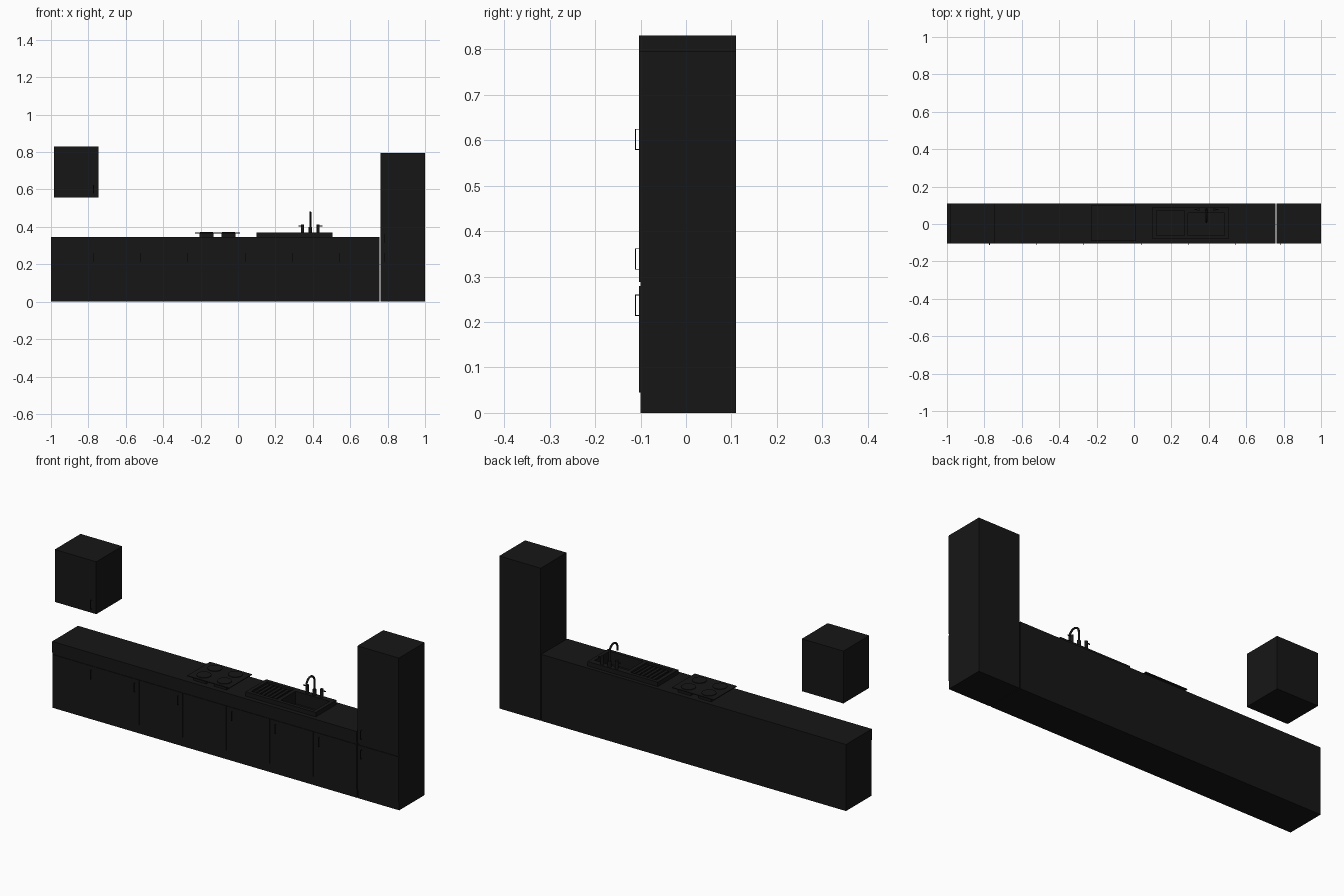
import bpy, math

if "Cube" in bpy.data.objects:
    bpy.data.objects.remove(bpy.data.objects["Cube"])

mat = bpy.data.materials.new("black_finish")
mat.diffuse_color = (0.008, 0.008, 0.008, 1)
mat.use_nodes = True
mat.node_tree.nodes["Principled BSDF"].inputs["Base Color"].default_value = mat.diffuse_color

BACK, CARCASS, FRONT = 0.11, -0.1, -0.103
BASE_H, TOP_H = 0.282, 0.347


def box(name, x0, x1, y0, y1, z0, z1):
    bpy.ops.mesh.primitive_cube_add(size=1, location=((x0 + x1) / 2, (y0 + y1) / 2, (z0 + z1) / 2))
    o = bpy.context.object
    o.name = name
    o.scale = (x1 - x0, y1 - y0, z1 - z0)
    bpy.ops.object.transform_apply(location=False, rotation=False, scale=True)
    o.data.materials.append(mat)
    return o


def cylinder(name, x, y, z0, z1, r, sides=20):
    bpy.ops.mesh.primitive_cylinder_add(vertices=sides, radius=r, depth=z1 - z0,
                                        location=(x, y, (z0 + z1) / 2))
    o = bpy.context.object
    o.name = name
    o.data.materials.append(mat)
    bpy.ops.object.shade_smooth_by_angle()
    return o


def tube(name, pts, r, res=4):
    c = bpy.data.curves.new(name, 'CURVE')
    c.dimensions = '3D'
    c.bevel_depth, c.bevel_resolution, c.use_fill_caps = r, res, True
    s = c.splines.new('POLY')
    s.points.add(len(pts) - 1)
    for p, co in zip(s.points, pts):
        p.co = (*co, 1)
    o = bpy.data.objects.new(name, c)
    bpy.context.collection.objects.link(o)
    c.materials.append(mat)
    return o


def handle(name, x, z0, z1):
    """U-shaped pull: one bar on two short posts."""
    w, out = 0.002, -0.112
    box(name + "_bar", x - w, x + w, out, out + 0.002, z0, z1)
    for i, z in enumerate((z0, z1 - 0.002)):
        box(f"{name}_post_{i}", x - w, x + w, out + 0.002, FRONT, z, z + 0.002)


def cut(target, cutter):
    m = target.modifiers.new("cut", 'BOOLEAN')
    m.object, m.operation, m.solver = cutter, 'DIFFERENCE', 'EXACT'
    cutter.hide_render = True
    cutter.display_type = 'WIRE'


# Base cabinets: one long carcass with seven fronts
box("base_carcass", -1, 0.757, CARCASS, BACK, 0, BASE_H + 0.008)
N, W = 7, 1.757 / 7
for i in range(N):
    x0 = -1 + i * W
    x1 = x0 + W
    box(f"base_door_{i}", x0 + 0.0015, x1 - 0.0015, FRONT, CARCASS, 0.045, 0.279)
    if i != 3:   # the front below the hob has no pull
        handle(f"base_handle_{i}", x1 - 0.025 if i < 3 else x0 + 0.035, 0.213, 0.26)

# Worktop
worktop = box("worktop", -1, 0.757, FRONT, BACK, 0.29, TOP_H)

# Tall cabinet with lower and upper doors
box("tall_carcass", 0.761, 1, CARCASS, BACK, 0, 0.795)
box("tall_lower_door", 0.7625, 0.9985, FRONT, CARCASS, 0.045, 0.279)
box("tall_upper_door", 0.7625, 0.9985, FRONT, CARCASS, 0.288, 0.795)
handle("tall_lower_handle", 0.785, 0.213, 0.26)
handle("tall_upper_handle", 0.785, 0.315, 0.362)

# Wall cabinet
box("wall_carcass", -0.985, -0.745, CARCASS, BACK, 0.557, 0.83)
box("wall_door", -0.9835, -0.7465, FRONT, CARCASS, 0.557, 0.83)
handle("wall_handle", -0.772, 0.578, 0.625)

# Hob: thin plate over low housings, with four burner discs
box("hob_plate", -0.23, 0.012, -0.09, 0.098, 0.366, 0.37)
for i, x in enumerate((-0.168, -0.05)):
    box(f"hob_housing_{i}", x - 0.037, x + 0.037, -0.075, 0.085, TOP_H, 0.366)
    for j, y in enumerate((-0.04, 0.05)):
        cylinder(f"burner_{i}{j}", x, y, 0.37, 0.373, 0.035, 24)

# Sink: slab with a deep bowl and a shallow drainer
sink = box("sink", 0.1, 0.505, -0.08, 0.09, TOP_H, 0.37)
bowl = box("bowl_cutter", 0.29, 0.485, -0.062, 0.06, 0.305, 0.4)
drainer = box("drainer_cutter", 0.12, 0.27, -0.062, 0.072, 0.36, 0.4)
for c in (bowl, drainer):
    cut(sink, c)
cut(worktop, bowl)
for i in range(6):
    x = 0.135 + i * 0.023
    box(f"drainer_rib_{i}", x, x + 0.006, -0.055, 0.065, 0.36, 0.364)
cylinder("drain", 0.387, 0.0, 0.305, 0.308, 0.015)

# Tap: arched spout between two lever valves
TX, TY, R = 0.387, 0.077, 0.033
path = [(TX, TY, 0.37), (TX, TY, 0.445)]
path += [(TX, TY - R + R * math.cos(a), 0.445 + R * math.sin(a))
         for a in (math.pi * k / 12 for k in range(1, 13))]
path.append((TX, TY - 2 * R, 0.43))
tube("tap_spout", path, 0.005)
cylinder("tap_base", TX, TY, 0.368, 0.4, 0.009)
for side in (-1, 1):
    x = TX + side * 0.042
    cylinder(f"tap_valve_{side}", x, TY, 0.368, 0.413, 0.008)
    tube(f"tap_lever_{side}", [(x, TY, 0.405), (x + side * 0.022, TY, 0.405)], 0.003)
